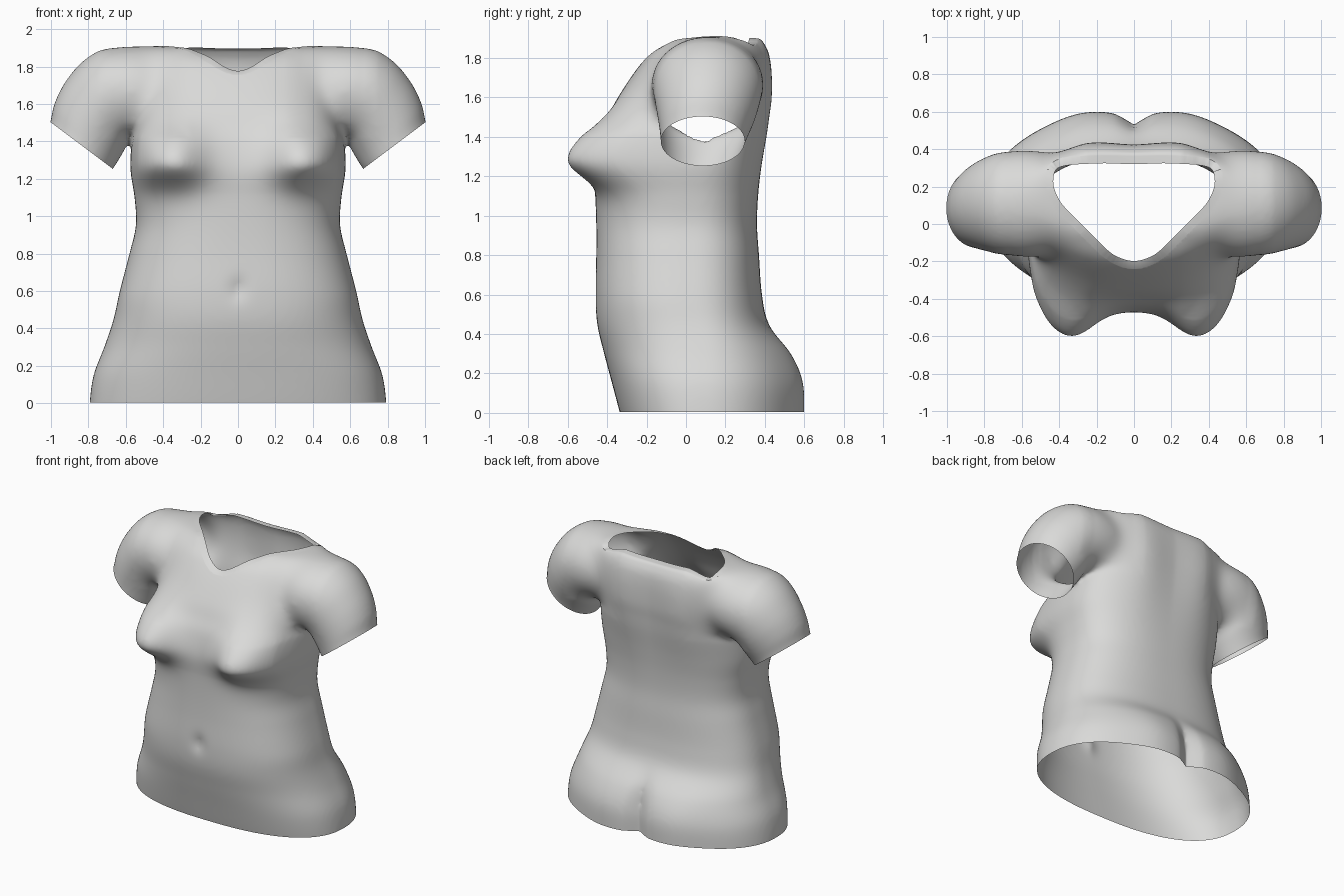
import bpy, bmesh, math
from mathutils import Vector
from mathutils.geometry import intersect_point_line

if "Cube" in bpy.data.objects:
    bpy.data.objects.remove(bpy.data.objects["Cube"])

fabric = bpy.data.materials.new("light grey fabric")
fabric.diffuse_color = (0.7, 0.7, 0.69, 1)
fabric.use_nodes = True
fabric.node_tree.nodes["Principled BSDF"].inputs["Base Color"].default_value = fabric.diffuse_color


def catmull(p0, p1, p2, p3, t):
    return 0.5 * (2 * p1 + (p2 - p0) * t + (2 * p0 - 5 * p1 + 4 * p2 - p3) * t * t
                  + (3 * p1 - p0 - 3 * p2 + p3) * t ** 3)


def bump(d, s, power=2):
    return math.exp(-0.5 * abs(d / s) ** power)


def ramp(v, a, b):
    t = max(0, min(1, (v - a) / (b - a)))
    return t * t * (3 - 2 * t)


def loft(bm, rings):
    """Closed solid through rings of equal point count."""
    vs = [[bm.verts.new(p) for p in r] for r in rings]
    n = len(vs[0])
    for a, b in zip(vs, vs[1:]):
        for i in range(n):
            j = (i + 1) % n
            bm.faces.new((a[i], a[j], b[j], b[i]))
    for end in (vs[0][::-1], vs[-1]):
        bmesh.ops.triangulate(bm, faces=[bm.faces.new(end)])


def sample(rows, steps):
    """Smooth in-between rows of a short table."""
    rows = [Vector(r) for r in rows]
    out = []
    for i in range(len(rows) - 1):
        p = [rows[max(0, min(len(rows) - 1, i + k))] for k in (-1, 0, 1, 2)]
        out += [catmull(*p, s / steps) for s in range(steps)]
    return out + [rows[-1]]


# torso sections: height, half width, front y, back y
TORSO = [(-.08, .79, -.31, .575), (0, .793, -.335, .58), (.15, .772, -.375, .575),
         (.3, .715, -.415, .525), (.45, .665, -.45, .42), (.6, .632, -.46, .385),
         (.8, .58, -.455, .37), (.95, .546, -.455, .36), (1.1, .553, -.46, .365),
         (1.25, .575, -.47, .38), (1.4, .567, -.44, .40), (1.5, .54, -.395, .41),
         (1.6, .53, -.345, .42), (1.75, .54, -.245, .42), (1.85, .55, -.155, .405),
         (1.912, .53, -.05, .375)]


def torso_ring(row, n=160):
    z, w, f, b = row
    cy = .1 - .08 * ramp(z, .3, .6) + .1 * ramp(z, 1.4, 1.75)
    # rounder seat, squarer shoulders
    back = .96 - .16 * ramp(z, .3, .6) - .28 * ramp(z, 1.2, 1.65)
    pts = []
    for i in range(n):
        a = 2 * math.pi * i / n
        c, s = math.cos(a), math.sin(a)
        e = back if s > 0 else .8
        x = w * math.copysign(abs(c) ** .8, c)
        y = cy + (b - cy if s > 0 else cy - f) * math.copysign(abs(s) ** e, s)
        if s < 0:
            # bust and navel
            y -= (.205 * bump(abs(x) - .4, .155, 2.4)
                  * bump(z - 1.29, .09 if z < 1.29 else .15) * min(1, -s * 2.5))
            y += .02 * bump(x, .03) * bump(z - .61, .04)
        else:
            # seat lobes, cleft and shoulder-blade hollow
            seat = ramp(z, .46, .15)
            y += (.03 * bump(abs(x) - .27, .14) - .055 * bump(x, .045)) * seat
            y += .025 * bump(abs(x) - .25, .12) * bump(z - 1.6, .25)
        # nape dips slightly between the shoulders
        pts.append((x, y, z - .018 * bump(x, .22) * ramp(z, 1.8, 1.9)))
    return pts


# sleeve sections: top x, top z, bottom x, bottom z, half depth, centre y
SLEEVE = [(.33, 1.885, .33, 1.46, .22, .13), (.53, 1.91, .47, 1.43, .285, .11),
          (.70, 1.9, .545, 1.42, .29, .11), (.83, 1.828, .585, 1.395, .274, .11),
          (.927, 1.712, .612, 1.345, .252, .105), (.982, 1.60, .64, 1.297, .23, .095),
          (1.003, 1.505, .67, 1.25, .213, .085), (1.03, 1.43, .718, 1.186, .206, .08)]


def sleeve_ring(row, side, n=64):
    tx, tz, bx, bz, d, cy = row
    pts = []
    for i in range(n):
        a = side * 2 * math.pi * i / n
        u = .5 + .5 * math.cos(a)
        pts.append((side * (bx + (tx - bx) * u), cy + d * math.sin(a), bz + (tz - bz) * u))
    return pts


# solid body: torso and both sleeves blended into one skin
bm = bmesh.new()
loft(bm, [torso_ring(r) for r in sample(TORSO, 6)])
for side in (1, -1):
    loft(bm, [sleeve_ring(r, side) for r in sample(SLEEVE, 4)])
bmesh.ops.recalc_face_normals(bm, faces=bm.faces)
mesh = bpy.data.meshes.new("shirt")
bm.to_mesh(mesh)
bm.free()
shirt = bpy.data.objects.new("shirt", mesh)
bpy.context.collection.objects.link(shirt)
remesh = shirt.modifiers.new("blend", 'REMESH')
remesh.mode = 'VOXEL'
remesh.voxel_size = .014
soften = shirt.modifiers.new("soften", 'SMOOTH')
soften.factor = .5
soften.iterations = 10
skin = bpy.data.meshes.new_from_object(shirt.evaluated_get(bpy.context.evaluated_depsgraph_get()))
shirt.modifiers.clear()
shirt.data = skin
skin.name = "shirt"

# neckline curve seen from above
half = [(0, -.24), (.13, -.2), (.24, -.1), (.32, -.02), (.43, .1), (.472, .23), (.42, .34), (.2, .366), (0, .362)]
loop = [Vector(p) for p in half + [(-x, y) for x, y in half[-2:0:-1]]]
m = len(loop)
neck = [catmull(*[loop[(i + k) % m] for k in (-1, 0, 1, 2)], s / 5) for i in range(m) for s in range(5)]


def neck_field(p):
    """Positive inside the neckline."""
    if p.z < 1.5:
        return -1
    q = p.xy
    inside, best = False, 9
    for a, b in zip(neck, neck[1:] + neck[:1]):
        if (a.y > q.y) != (b.y > q.y) and q.x < a.x + (q.y - a.y) * (b.x - a.x) / (b.y - a.y):
            inside = not inside
        t = intersect_point_line(q, a, b)[1]
        best = min(best, (q - a.lerp(b, max(0, min(1, t)))).length)
    return best if inside else -best


def cuff_field(p):
    x = abs(p.x)
    return min((x - .835) * .6 - (p.z - 1.377) * .8, x - .62, p.z - 1.1)


def cut(bm, field):
    """Open the skin along field = 0, removing the positive side."""
    val = {v: field(v.co) for v in bm.verts}
    for v, d in val.items():
        if abs(d) < 1e-5:
            val[v] = -1e-5
    new = []
    for e in list(bm.edges):
        a, b = e.verts
        if val[a] * val[b] < 0:
            new.append(bmesh.utils.edge_split(e, a, val[a] / (val[a] - val[b]))[1])
    bmesh.ops.connect_verts(bm, verts=new)
    gone = [v for v, d in val.items() if d > 0]
    bmesh.ops.delete(bm, geom=gone, context='VERTS')


bm = bmesh.new()
bm.from_mesh(skin)
# melt the shoulder seams into the chest and back, fading at the edges
for k in range(80):
    f = k / 80 * .08
    if k % 10 == 0:
        seam = [v for v in bm.verts if .26 + f < abs(v.co.x) < .74 - f and v.co.z > 1.42 + f]
    bmesh.ops.smooth_vert(bm, verts=seam, factor=.5, use_axis_x=True, use_axis_y=True, use_axis_z=True)
cut(bm, lambda p: .004 - p.z)
cut(bm, cuff_field)
cut(bm, neck_field)

# neckband: rim turned inward from the neckline
rim = [e for e in bm.edges if e.is_boundary and min(v.co.z for v in e.verts) > 1.6]
band = bmesh.ops.extrude_edge_only(bm, edges=rim)["geom"]
for v in [g for g in band if isinstance(g, bmesh.types.BMVert)]:
    k = min(range(len(neck)), key=lambda i: (neck[i] - v.co.xy).length)
    t = (neck[(k + 2) % len(neck)] - neck[k - 2]).normalized()
    v.co.x -= t.y * .04
    v.co.y += t.x * .042
    v.co.z += .003 + .017 * ramp(v.co.z, 1.9, 1.8) * ramp(v.co.y, .2, 0)
bmesh.ops.recalc_face_normals(bm, faces=bm.faces)
bm.to_mesh(skin)
bm.free()

skin.materials.clear()
skin.materials.append(fabric)
bpy.context.view_layer.objects.active = shirt
shirt.select_set(True)
bpy.ops.object.shade_smooth_by_angle(angle=math.radians(50))
